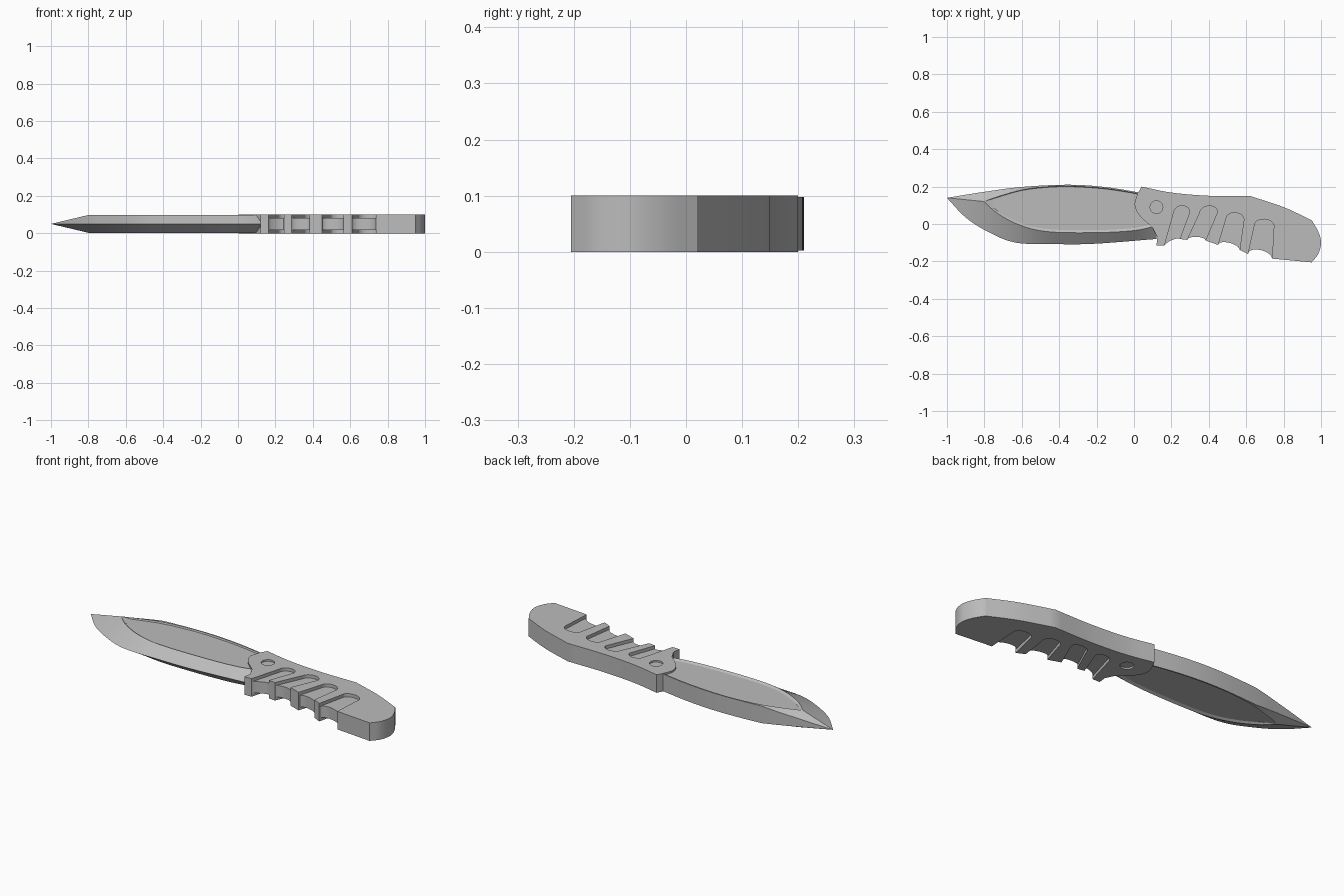
import bpy, bmesh, math
from mathutils import Vector

if "Cube" in bpy.data.objects:
    bpy.data.objects.remove(bpy.data.objects["Cube"])

grey = bpy.data.materials.new("plain_grey")
grey.use_nodes = True
grey.diffuse_color = (0.5, 0.5, 0.5, 1)
grey.node_tree.nodes["Principled BSDF"].inputs["Base Color"].default_value = (0.5, 0.5, 0.5, 1)
THICK = 0.1


def finish(bm, name):
    bmesh.ops.remove_doubles(bm, verts=bm.verts, dist=0.0002)
    bmesh.ops.recalc_face_normals(bm, faces=bm.faces)
    mesh = bpy.data.meshes.new(name)
    bm.to_mesh(mesh)
    bm.free()
    mesh.materials.append(grey)
    ob = bpy.data.objects.new(name, mesh)
    bpy.context.collection.objects.link(ob)
    return ob


def prism(name, outline, z0, z1):
    bm = bmesh.new()
    face = bm.faces.new([bm.verts.new((p[0], p[1], z0)) for p in outline])
    top = bmesh.ops.extrude_face_region(bm, geom=[face])["geom"]
    bmesh.ops.translate(bm, vec=(0, 0, z1 - z0),
                        verts=[v for v in top if isinstance(v, bmesh.types.BMVert)])
    return finish(bm, name)


def spline(points, steps=6):
    """Smooth curve through the points, without the last one."""
    pts = [Vector(p) for p in points]
    out = []
    for i in range(len(pts) - 1):
        a, b = pts[i], pts[i + 1]
        ta = (b - pts[i - 1]) / 2 if i else b - a
        tb = (pts[i + 2] - a) / 2 if i + 2 < len(pts) else b - a
        for k in range(steps):
            t = k / steps
            out.append(a * (2*t**3 - 3*t*t + 1) + ta * (t**3 - 2*t*t + t)
                       + b * (3*t*t - 2*t**3) + tb * (t**3 - t*t))
    return out


def arc(a, b, bow, steps=10):
    """Shallow arch from a to b, rising by bow, without the last point."""
    a, b = Vector(a), Vector(b)
    return [a.lerp(b, 0.5 - 0.5 * math.cos(math.pi * k / steps))
            + Vector((0, bow * math.sin(math.pi * k / steps))) for k in range(steps)]


def track(points):
    """Smooth height lookup along x."""
    line = spline(points, 12) + [Vector(points[-1])]

    def at(x):
        for a, b in zip(line, line[1:]):
            if x <= b.x:
                return a.lerp(b, max(0, (x - a.x) / (b.x - a.x))).y
        return line[-1].y
    return at


def smooth(ob):
    bpy.ops.object.select_all(action="DESELECT")
    bpy.context.view_layer.objects.active = ob
    ob.select_set(True)
    bpy.ops.object.shade_smooth_by_angle(angle=math.radians(25))


# Blade: sections along x with spine, sunken panel and ground edge
spine = track([(-1, .14), (-.8, .172), (-.6, .198), (-.35, .21), (-.15, .197), (.03, .168), (.14, .145)])
rim = track([(-.8, .122), (-.7, .155), (-.6, .182), (-.5, .196), (-.35, .203), (-.15, .19), (.03, .161), (.14, .138)])
ridge = track([(-.8, .118), (-.72, .05), (-.6, -.01), (-.45, -.042), (-.2, -.046), (0, -.035), (.12, -.01)])
edge = track([(-1, .14), (-.9, .035), (-.78, -.042), (-.63, -.1), (-.4, -.108), (-.2, -.105), (.12, -.08)])
HALF, SUNK = 0.0475, 0.008


def section(x):
    s, e = spine(x), edge(x)
    spine_h = HALF * min(1, (x + 1) / 0.4)
    if x <= -0.8:
        f = (x + 1) / 0.2
        y, h = 0.14 - 0.02 * f, HALF * f
        half = [(s, spine_h)] + [(y, h)] * 4
    else:
        f = min(1, (x + 0.8) / 0.05)
        r, b = rim(x), ridge(x)
        half = [(s, spine_h), (r, HALF), (r - .003 * f, HALF - SUNK * f),
                (b + .014 * f, HALF - SUNK * f), (b, HALF)]
    return half + [(e, 0)] + [(y, -h) for y, h in reversed(half)]


stations = [-1 + 0.2 * k / 10 for k in range(11)] + [-0.8 + 0.92 * k / 48 for k in range(1, 49)]
bm = bmesh.new()
rings = [[bm.verts.new((x, y, THICK / 2 + z)) for y, z in section(x)] for x in stations]
for r0, r1 in zip(rings, rings[1:]):
    n = len(r0)
    for i in range(n):
        j = (i + 1) % n
        bm.faces.new((r0[i], r0[j], r1[j], r1[i]))
bm.faces.new(rings[-1])
smooth(finish(bm, "blade"))

# Grip grooves: left mouth, left shoulder, crown height, right shoulder, right mouth
grooves = [
    ((.163, -.115), (.212, .06), .035, (.298, .065), (.245, -.08), .012),
    ((.285, -.085), (.352, .06), .034, (.447, .065), (.382, -.088), .018),
    ((.45, -.112), (.493, .03), .033, (.588, .025), (.565, -.138), .025),
    ((.61, -.16), (.645, -.005), .033, (.748, -.01), (.738, -.185), .034),
]

# Handle outline with arched finger notches along its lower side
outline = spline([(.04, .2), (.2, .168), (.4, .151), (.62, .15)])
outline += spline([(.62, .15), (.8, .09), (.95, .02)])
outline += spline([(.95, .02), (.985, -.04), (1, -.1), (.985, -.16), (.95, -.205)])
outline += [(.95, -.205)]
for left, _, _, _, right, bow in reversed(grooves):
    outline += arc(right, left, bow) + [left]
outline += [(.12, -.115), (.125, -.07)]
outline += spline([(.1, -.02), (.03, .045), (.004, .1), (.015, .15), (.04, .2)])
handle = prism("handle", outline, 0, THICK)

# Cutters: grooves and pivot dimples on both faces
cutters = []
for z0, z1, dimple in ((THICK - .018, .2, THICK - .009), (-.1, .018, .009)):
    for left, a, crown, b, right, _ in grooves:
        low = [Vector(m) + (Vector(m) - Vector(s)) * 0.3 for m, s in ((left, a), (right, b))]
        cutters.append(prism("groove_cutter", [low[0]] + arc(a, b, crown) + [b, low[1]], z0, z1))
    ring = [(.12 + .034 * math.cos(k * math.tau / 32), .09 + .034 * math.sin(k * math.tau / 32))
            for k in range(32)]
    lo, hi = (dimple, .2) if dimple > .05 else (-.1, dimple)
    cutters.append(prism("dimple_cutter", ring, lo, hi))

bpy.context.view_layer.objects.active = handle
for c in cutters:
    c.hide_render = True
    mod = handle.modifiers.new("cut", "BOOLEAN")
    mod.operation, mod.solver, mod.object = "DIFFERENCE", "EXACT", c
    bpy.ops.object.modifier_apply(modifier=mod.name)
    bpy.data.objects.remove(c)
smooth(handle)
